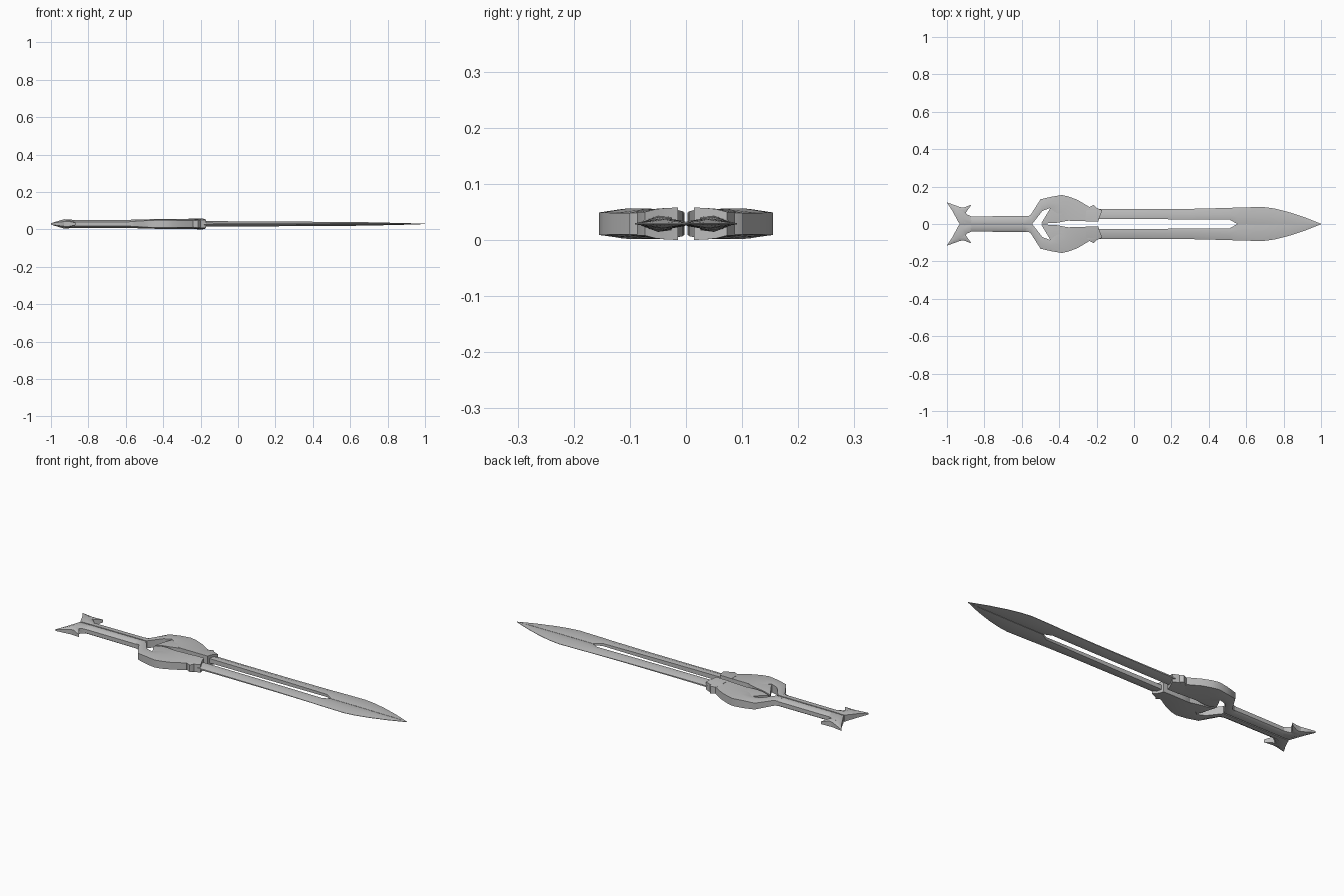
import bpy, bmesh, math

cube = bpy.data.objects.get("Cube")
if cube:
    bpy.data.objects.remove(cube, do_unlink=True)

steel = bpy.data.materials.new("grey_steel")
steel.use_nodes = True
GREY = (0.5, 0.5, 0.5, 1)
steel.diffuse_color = GREY
steel.node_tree.nodes["Principled BSDF"].inputs["Base Color"].default_value = GREY

ZC = 0.029  # mid height of the flat-lying sword


def loft(name, stations, ridge=0.5, angle=40):
    """Skin a strip through stations (inner x, inner y, outer x, outer y,
    half heights at inner edge, ridge and outer edge), mirrored across y."""
    bm = bmesh.new()
    rings = []
    for xi, yi, xo, yo, hi, hm, ho in stations:
        xm, ym = xi + (xo - xi) * ridge, yi + (yo - yi) * ridge
        ring = [(xi, yi, hi), (xm, ym, hm), (xo, yo, ho),
                (xo, yo, -ho), (xm, ym, -hm), (xi, yi, -hi)]
        rings.append([bm.verts.new((x, y, ZC + z)) for x, y, z in ring])
    for a, b in zip(rings, rings[1:]):
        for k in range(6):
            n = (k + 1) % 6
            bm.faces.new((a[k], a[n], b[n], b[k]))
    for ring in (rings[0], rings[-1]):
        bm.faces.new(ring)
    bmesh.ops.remove_doubles(bm, verts=bm.verts, dist=0.0003)
    bmesh.ops.dissolve_degenerate(bm, edges=bm.edges, dist=0.0002)
    bmesh.ops.recalc_face_normals(bm, faces=bm.faces)
    mesh = bpy.data.meshes.new(name)
    bm.to_mesh(mesh)
    bm.free()
    mesh.materials.append(steel)
    ob = bpy.data.objects.new(name, mesh)
    bpy.context.collection.objects.link(ob)
    mirror = ob.modifiers.new("Mirror", 'MIRROR')
    mirror.use_axis = (False, True, False)
    mirror.use_mirror_merge = False
    bpy.ops.object.select_all(action='DESELECT')
    ob.select_set(True)
    bpy.context.view_layer.objects.active = ob
    bpy.ops.object.shade_smooth_by_angle(angle=math.radians(angle))
    return ob


# Twin blades that close together at the point
loft("blade", [
    (-0.26, 0.026, -0.26, 0.080, 0.012, 0.015, 0.004),
    (0.00, 0.026, 0.00, 0.079, 0.011, 0.014, 0.003),
    (0.30, 0.025, 0.30, 0.081, 0.009, 0.012, 0.002),
    (0.51, 0.024, 0.51, 0.086, 0.007, 0.011, 0.001),
    (0.55, 0.001, 0.55, 0.088, 0.004, 0.011, 0.001),
    (0.69, 0.001, 0.69, 0.091, 0.004, 0.009, 0.001),
    (0.75, 0.001, 0.75, 0.083, 0.004, 0.008, 0.001),
    (0.82, 0.001, 0.82, 0.066, 0.003, 0.006, 0.001),
    (0.91, 0.001, 0.91, 0.037, 0.003, 0.004, 0.001),
    (1.00, 0.000, 1.00, 0.001, 0.001, 0.001, 0.001)], ridge=0.45, angle=30)

# Split grip
loft("grip", [
    (-0.91, 0.003, -0.91, 0.041, 0.019, 0.021, 0.010),
    (-0.56, 0.003, -0.56, 0.042, 0.020, 0.022, 0.011)], ridge=0.55, angle=50)

# Guard arms curving outward into the swollen body
loft("guard_arm", [
    (-0.58, 0.003, -0.58, 0.041, 0.020, 0.022, 0.012),
    (-0.542, 0.003, -0.555, 0.045, 0.020, 0.023, 0.014),
    (-0.49, 0.070, -0.50, 0.132, 0.020, 0.024, 0.017),
    (-0.45, 0.085, -0.44, 0.146, 0.022, 0.026, 0.020),
    (-0.41, 0.055, -0.385, 0.155, 0.024, 0.027, 0.020),
    (-0.36, 0.018, -0.35, 0.147, 0.026, 0.027, 0.020),
    (-0.30, 0.016, -0.30, 0.128, 0.027, 0.026, 0.019),
    (-0.24, 0.015, -0.24, 0.092, 0.028, 0.025, 0.019)], angle=50)

# Inner spikes pointing back toward the grip
loft("guard_spike", [
    (-0.495, 0.004, -0.493, 0.008, 0.008, 0.008, 0.008),
    (-0.46, 0.004, -0.468, 0.050, 0.018, 0.019, 0.017),
    (-0.42, 0.005, -0.445, 0.088, 0.022, 0.024, 0.021),
    (-0.35, 0.018, -0.37, 0.100, 0.025, 0.026, 0.022)], angle=50)

# Collar gripping the blade roots, with an outer barb
loft("collar", [
    (-0.26, 0.014, -0.255, 0.088, 0.028, 0.027, 0.020),
    (-0.19, 0.014, -0.205, 0.088, 0.029, 0.027, 0.021),
    (-0.185, 0.035, -0.17, 0.073, 0.028, 0.026, 0.021)], angle=30)
loft("collar_barb", [
    (-0.28, 0.060, -0.25, 0.085, 0.020, 0.022, 0.017),
    (-0.22, 0.060, -0.215, 0.102, 0.022, 0.024, 0.019),
    (-0.19, 0.060, -0.20, 0.085, 0.022, 0.022, 0.019)], angle=30)

# Forked pommel: swept horn and forward hook
loft("pommel_horn", [
    (-0.87, 0.003, -0.87, 0.041, 0.019, 0.021, 0.010),
    (-0.935, 0.003, -0.895, 0.052, 0.018, 0.024, 0.014),
    (-0.952, 0.035, -0.907, 0.080, 0.014, 0.025, 0.016),
    (-0.972, 0.072, -0.935, 0.092, 0.010, 0.018, 0.012),
    (-1.00, 0.114, -0.998, 0.115, 0.004, 0.004, 0.004)], angle=50)
loft("pommel_hook", [
    (-0.935, 0.055, -0.940, 0.091, 0.018, 0.022, 0.012),
    (-0.900, 0.060, -0.910, 0.088, 0.018, 0.020, 0.014),
    (-0.870, 0.102, -0.872, 0.103, 0.007, 0.007, 0.007)], angle=50)
